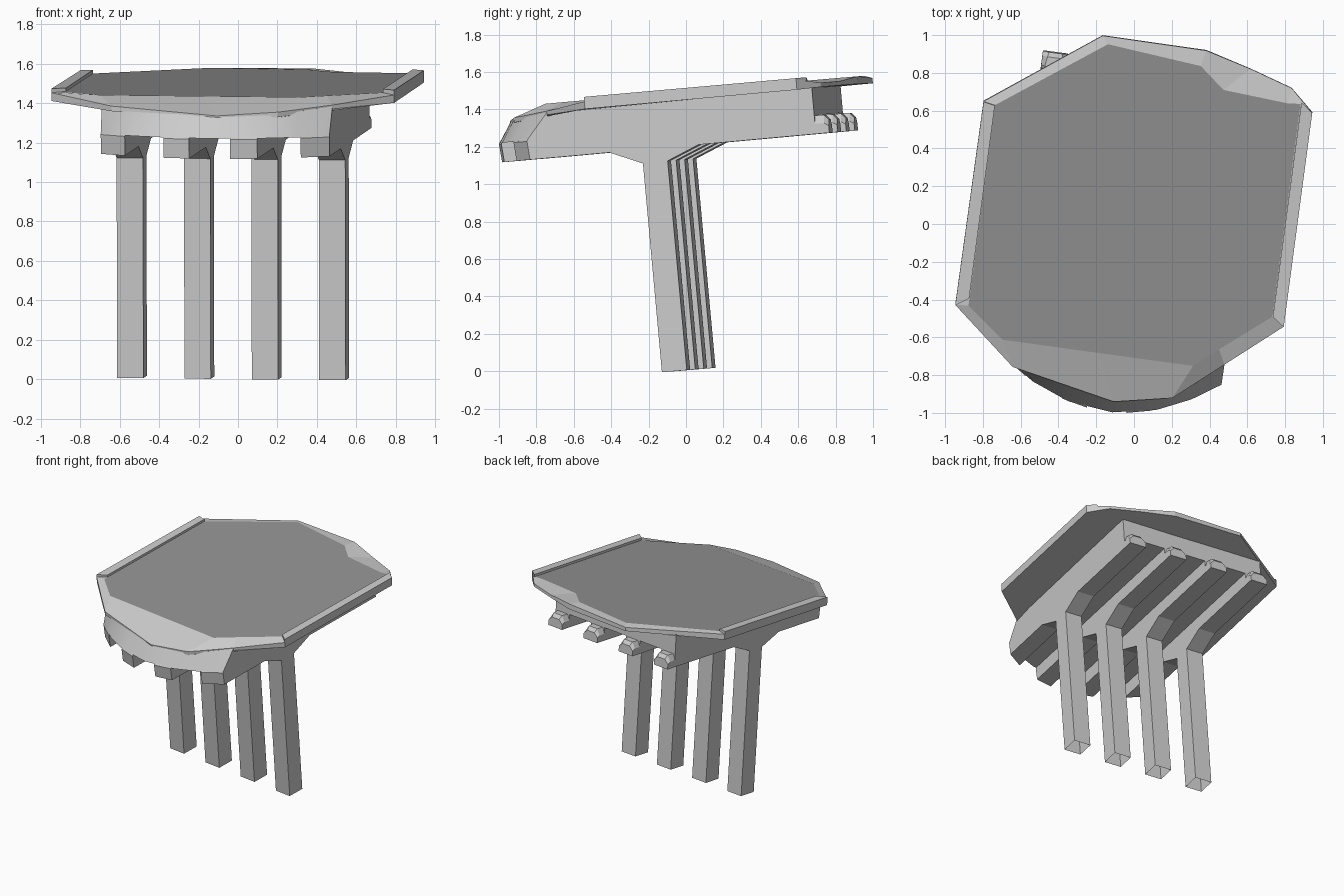
import bpy, bmesh, math
from mathutils import Matrix

if "Cube" in bpy.data.objects:
    bpy.data.objects.remove(bpy.data.objects["Cube"])

# whole model is turned about z, tipped up toward the back and rolled slightly
POSE = (Matrix.Translation((-.012, 0, .008)) @ Matrix.Rotation(math.radians(-7.6), 4, 'Z')
        @ Matrix.Rotation(math.radians(5), 4, 'X') @ Matrix.Rotation(math.radians(.6), 4, 'Y'))


def grey(name, v):
    m = bpy.data.materials.new(name)
    m.diffuse_color = (v, v, v, 1)
    m.use_nodes = True
    m.node_tree.nodes["Principled BSDF"].inputs["Base Color"].default_value = m.diffuse_color
    return m


LIGHT, MID, DARK = grey("light_grey", .8), grey("mid_grey", .62), grey("dark_grey", .29)


def loft(name, rings, mats=(MID,), open_faces=()):
    """Solid through rings of equal length, flat shaded; open_faces are left out."""
    bm = bmesh.new()
    vs = [[bm.verts.new(p) for p in r] for r in rings]
    n = len(rings[0])
    for a, b in zip(vs, vs[1:]):
        for i in range(n):
            j = (i + 1) % n
            if i not in open_faces:
                bm.faces.new((a[i], a[j], b[j], b[i]))
    bm.faces.new(vs[0][::-1])
    bm.faces.new(vs[-1])
    bmesh.ops.recalc_face_normals(bm, faces=bm.faces)
    bm.transform(POSE)
    me = bpy.data.meshes.new(name)
    bm.to_mesh(me)
    bm.free()
    for m in mats:
        me.materials.append(m)
    ob = bpy.data.objects.new(name, me)
    bpy.context.collection.objects.link(ob)
    return ob


# top slab: outer x, y, bottom z, top z
outer = [(.854, -.306, 1.435, 1.475), (.854, .842, 1.438, 1.493), (.728, .956, 1.442, 1.464),
         (.5, 1.028, 1.442, 1.464), (.255, 1.095, 1.441, 1.481), (-.30, 1.10, 1.438, 1.466),
         (-.879, .672, 1.436, 1.478), (-.885, -.42, 1.436, 1.478), (-.54, -.71, 1.413, 1.439),
         (.015, -.826, 1.393, 1.405), (.32, -.764, 1.396, 1.422), (.57, -.55, 1.422, 1.442)]
# raised inner face of the slab
inner = [(.788, -.26), (.786, .88), (.718, .874), (.372, .90), (.236, 1.01), (-.266, 1.06),
         (-.817, .66), (-.815, -.414), (-.614, -.57), (-.1, -.573), (.406, -.575), (.53, -.47)]
slab = loft("top_slab", [[(x, y, b) for x, y, b, t in outer],
                         [(x, y, t) for x, y, b, t in outer],
                         [(x, y, 1.482) for x, y in inner]], (MID, LIGHT, DARK))
for i, f in enumerate(slab.data.polygons):
    if 12 <= i < 19:            # edge chamfers
        f.material_index = 1
slab.data.polygons[25].material_index = 2   # dark top

# low side rims
for name, pts, z0, z1 in (
        ("left_rim", [(-.885, -.42), (-.817, -.375), (-.817, .66), (-.879, .672)], 1.44, 1.499),
        ("right_rim", [(.854, -.306), (.854, .842), (.79, .89), (.79, -.26)], 1.44, 1.50)):
    loft(name, [[(x, y, z) for x, y in pts] for z in (z0, z1)])


def front(x):
    """Bowed front line."""
    return -.893 + .65 * (x + .015) ** 2


# block under the slab with a bulging front
low_x = [-.60, -.42, -.22, .015, .25, .42, .57]
top = [(-.60, -.63, 1.425), (-.47, -.72, 1.425), (-.22, -.775, 1.412), (.015, -.824, 1.40),
       (.28, -.768, 1.413), (.42, -.68, 1.42), (.57, -.55, 1.435)]
block = loft("under_block",
             [[(x, front(x), 1.295) for x in low_x] + [(.57, .885, 1.295), (-.60, .885, 1.295)],
              top + [(.57, .885, 1.445), (-.60, .885, 1.445)]])
bpy.context.view_layer.objects.active = block
block.select_set(True)
bpy.ops.object.shade_smooth_by_angle(angle=math.radians(35))
block.select_set(False)

# four beams, each with its open-ended leg and a bevelled back end
W = .0675
for i in range(4):
    c = -.5325 + .345 * i
    sides = []
    for x in (c - W, c + W):
        f = front(x)
        prof = [(-.055, -.003), (.08, -.003), (.076, 1.12), (.25, 1.192), (.885, 1.194),
                (.885, 1.305), (f + .015, 1.305), (f, 1.29), (f + .008, 1.191),
                (-.234, 1.192), (-.058, 1.118)]
        sides.append([(x, y, z) for y, z in prof])
    loft(f"beam_and_leg_{i + 1}", sides, open_faces=(0,))

    def end_ring(y, h, t):
        return [(c - W, y, 1.194), (c + W, y, 1.194), (c + W, y, 1.194 + h * .55),
                (c + t, y, 1.194 + h), (c - t, y, 1.194 + h), (c - W, y, 1.194 + h * .55)]
    loft(f"beam_end_{i + 1}", [end_ring(.87, .10, .05), end_ring(.935, .097, .04),
                               end_ring(.958, .07, .035)])
